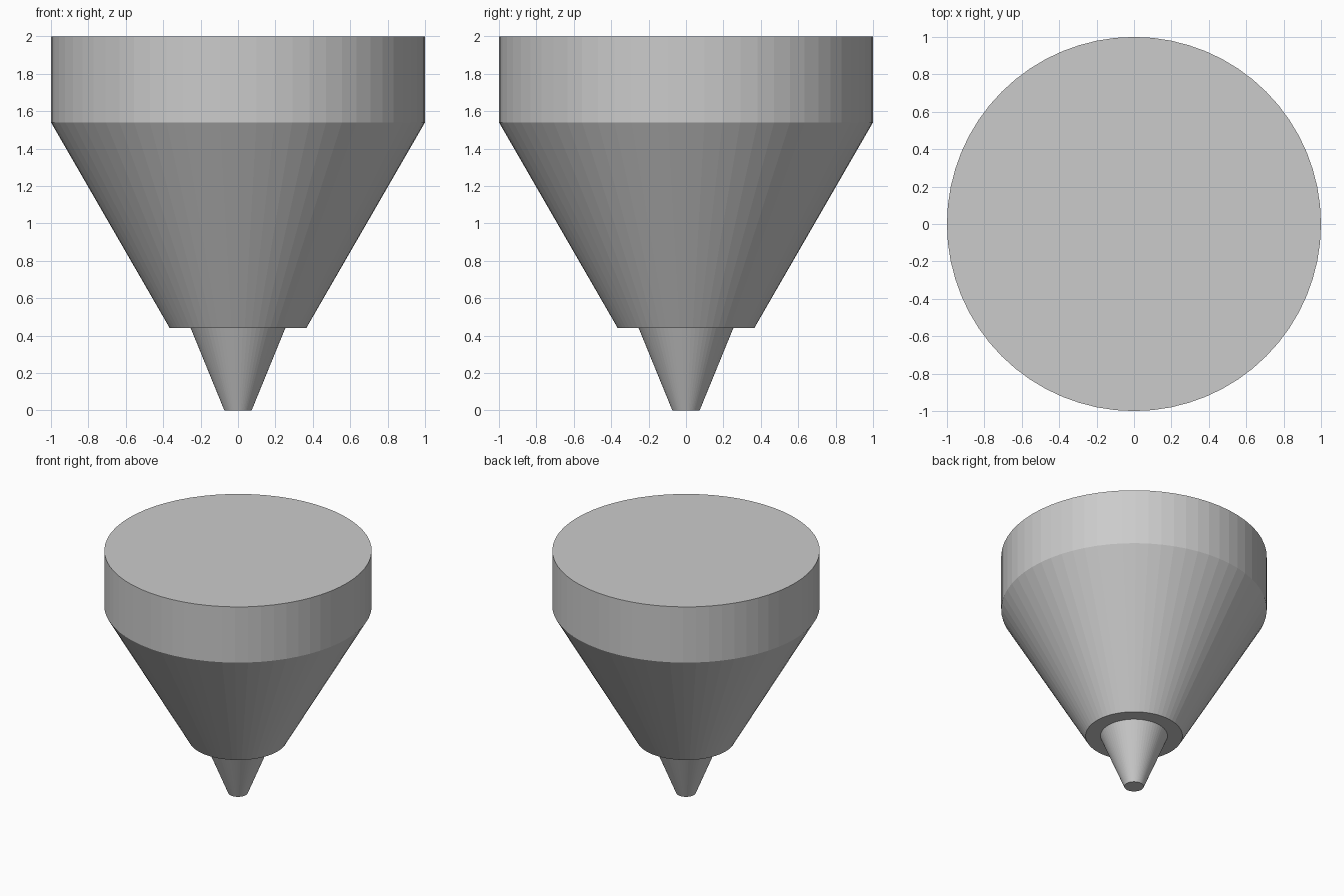
import bpy

cube = bpy.data.objects.get("Cube")
if cube:
    bpy.data.objects.remove(cube, do_unlink=True)

SEGMENTS = 64

# Single grey material
grey = bpy.data.materials.new("light grey")
grey.use_nodes = True
colour = (0.6, 0.6, 0.6, 1)
grey.diffuse_color = colour
grey.node_tree.nodes["Principled BSDF"].inputs["Base Color"].default_value = colour


def lathe(name, profile):
    """Capped solid of revolution from (radius, height) rings, bottom to top."""
    import math
    verts = [(r * math.cos(math.tau * i / SEGMENTS), r * math.sin(math.tau * i / SEGMENTS), z)
             for r, z in profile for i in range(SEGMENTS)]
    faces = [tuple(reversed(range(SEGMENTS)))]
    for ring in range(len(profile) - 1):
        base = ring * SEGMENTS
        for i in range(SEGMENTS):
            j = (i + 1) % SEGMENTS
            faces.append((base + i, base + j, base + SEGMENTS + j, base + SEGMENTS + i))
    top = (len(profile) - 1) * SEGMENTS
    faces.append(tuple(range(top, top + SEGMENTS)))
    mesh = bpy.data.meshes.new(name)
    mesh.from_pydata(verts, [], faces)
    mesh.materials.append(grey)
    obj = bpy.data.objects.new(name, mesh)
    bpy.context.collection.objects.link(obj)
    return obj


# Tip, shoulder ledge, tapered body and straight rim in one closed surface
lathe("tapered_nozzle", [(0.073, 0), (0.253, 0.44), (0.365, 0.44), (1, 1.54), (1, 2)])
